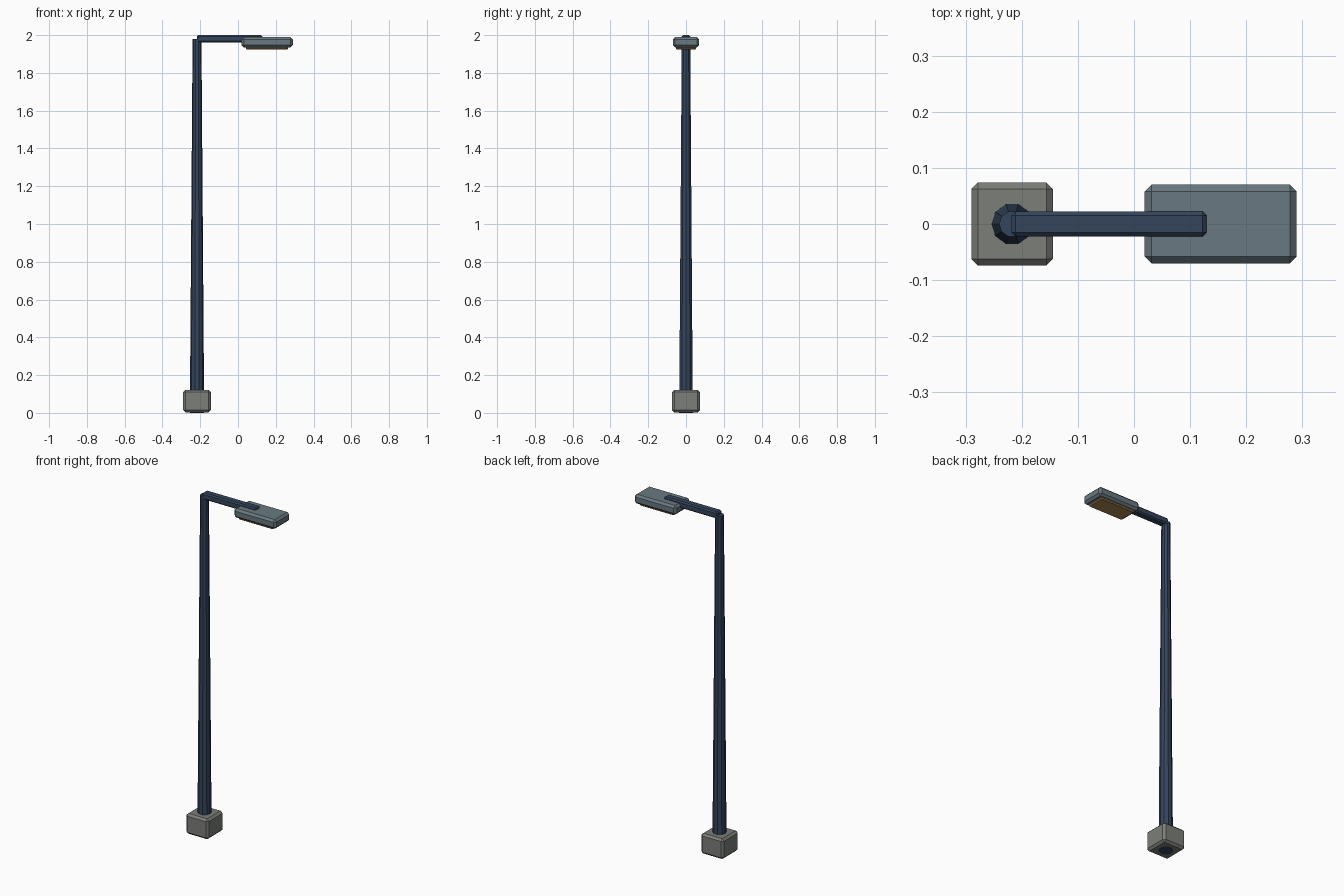
import bpy, bmesh
from math import pi
from mathutils import Matrix

if "Cube" in bpy.data.objects:
    bpy.data.objects.remove(bpy.data.objects["Cube"])


def material(name, color):
    m = bpy.data.materials.new(name)
    m.diffuse_color = (*color, 1)
    m.use_nodes = True
    m.node_tree.nodes["Principled BSDF"].inputs["Base Color"].default_value = m.diffuse_color
    return m


def finish(name, bm, mat):
    mesh = bpy.data.meshes.new(name)
    bm.to_mesh(mesh)
    bm.free()
    mesh.materials.append(mat)
    obj = bpy.data.objects.new(name, mesh)
    bpy.context.collection.objects.link(obj)
    return obj


def chamfered_box(name, lo, hi, bevel, mat):
    size = [b - a for a, b in zip(lo, hi)]
    mid = [(a + b) / 2 for a, b in zip(lo, hi)]
    bm = bmesh.new()
    bmesh.ops.create_cube(bm, size=1, matrix=Matrix.Translation(mid) @ Matrix.Diagonal((*size, 1)))
    obj = finish(name, bm, mat)
    mod = obj.modifiers.new("chamfer", 'BEVEL')
    mod.width = bevel
    mod.segments = 1
    return obj


concrete = material("concrete", (0.20, 0.21, 0.19))
navy = material("navy_metal", (0.035, 0.06, 0.11))
housing = material("housing_grey", (0.14, 0.19, 0.22))
amber = material("amber_lens", (0.40, 0.24, 0.08))

# Concrete footing
chamfered_box("base", (-0.29, -0.074, 0.003), (-0.144, 0.074, 0.122), 0.012, concrete)

# Tapered ten-sided pole, reaching down through the footing
bm = bmesh.new()
bmesh.ops.create_cone(bm, cap_ends=True, segments=10, radius1=0.038, radius2=0.0235, depth=1.98,
                      matrix=Matrix.Translation((-0.217, 0, 0.99)) @ Matrix.Rotation(pi / 2, 4, 'Z'))
finish("pole", bm, navy)

# Horizontal arm
chamfered_box("arm", (-0.218, -0.0225, 1.961), (0.129, 0.0225, 2.0), 0.007, navy)

# Lamp housing and the lens beneath it
chamfered_box("lamp_head", (0.019, -0.07, 1.935), (0.29, 0.07, 1.989), 0.012, housing)
chamfered_box("lens", (0.042, -0.053, 1.924), (0.264, 0.053, 1.945), 0.004, amber)
